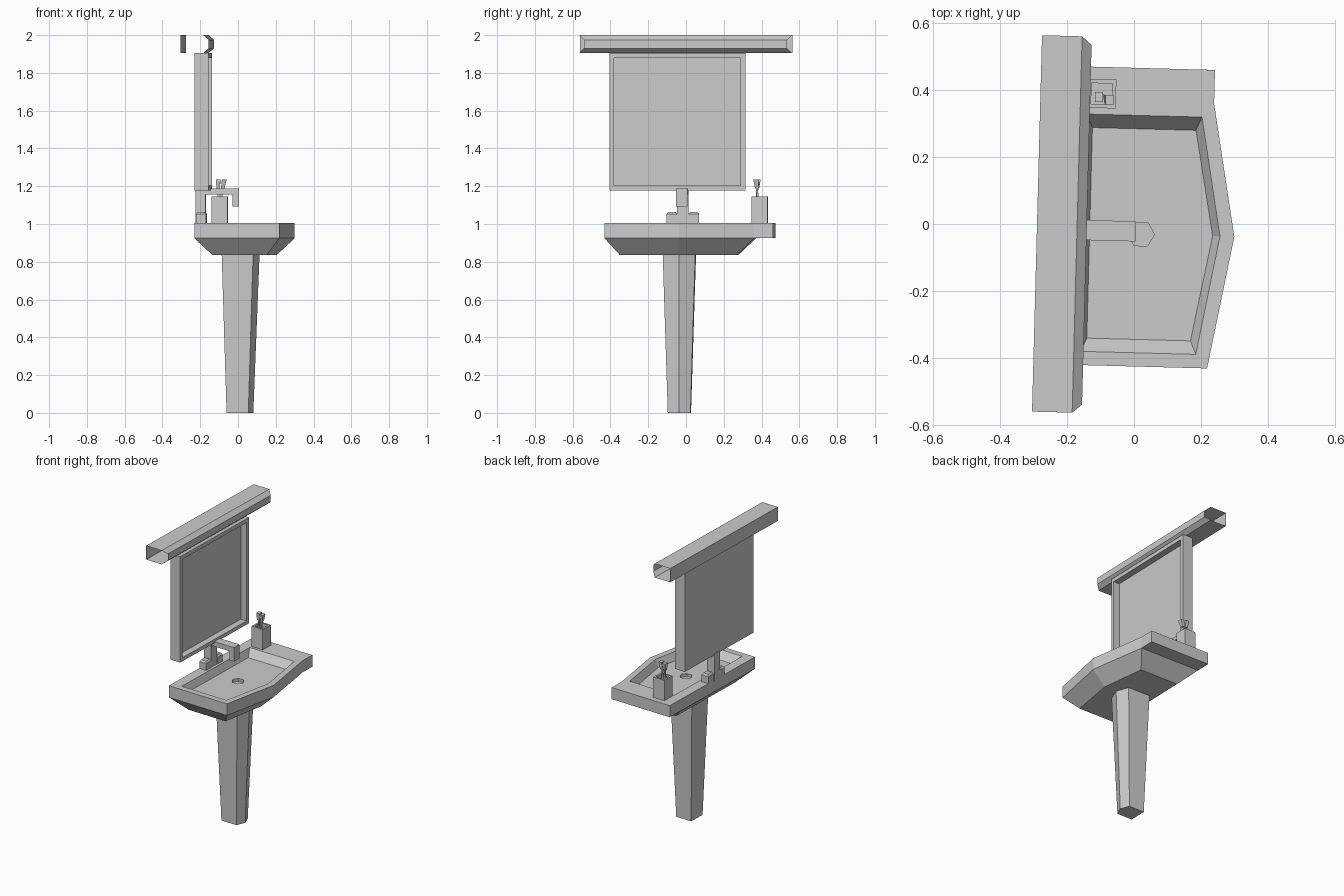
import bpy, bmesh, math
from mathutils import Matrix, Vector

if "Cube" in bpy.data.objects:
    bpy.data.objects.remove(bpy.data.objects["Cube"])

# whole set is turned slightly about z
TURN = Matrix.Rotation(math.radians(-1.52), 4, 'Z')
CY = -0.03  # symmetry line of the basin


def loft(name, rings, caps=True):
    bm = bmesh.new()
    vs = [[bm.verts.new(TURN @ Vector(p)) for p in r] for r in rings]
    n = len(rings[0])
    for a, b in zip(vs, vs[1:]):
        for i in range(n):
            j = (i + 1) % n
            bm.faces.new((a[i], a[j], b[j], b[i]))
    if caps:
        bm.faces.new(vs[0][::-1])
        bm.faces.new(vs[-1])
    bmesh.ops.recalc_face_normals(bm, faces=bm.faces)
    me = bpy.data.meshes.new(name)
    bm.to_mesh(me)
    bm.free()
    ob = bpy.data.objects.new(name, me)
    bpy.context.collection.objects.link(ob)
    return ob


def rect(x0, x1, y0, y1, z):
    return [(x0, y0, z), (x1, y0, z), (x1, y1, z), (x0, y1, z)]


def rect_x(x, y0, y1, z0, z1):
    return [(x, y0, z0), (x, y1, z0), (x, y1, z1), (x, y0, z1)]


def box(name, x0, x1, y0, y1, z0, z1):
    return loft(name, [rect(x0, x1, y0, y1, z0), rect(x0, x1, y0, y1, z1)])


def penta(back, front, apex, half, z, cy=CY):
    return [(back, cy - half, z), (front, cy - half, z), (apex, cy, z),
            (front, cy + half, z), (back, cy + half, z)]


# basin: underside, rim, bowl
basin = loft("basin", [
    penta(-0.126, 0.16, 0.205, 0.309, 0.835, -0.036),
    penta(-0.22, 0.23, 0.301, 0.396, 0.925),
    penta(-0.22, 0.23, 0.301, 0.396, 1.005),
    penta(-0.15, 0.195, 0.258, 0.355, 1.005),
    penta(-0.132, 0.178, 0.236, 0.315, 0.955)])

# drain hole
hexa = [(0.022 + 0.04 * math.cos(k * math.pi / 3),
         CY + 0.04 * math.sin(k * math.pi / 3)) for k in range(6)]
cutter = loft("drain_cutter", [[(x, y, z) for x, y in hexa] for z in (0.935, 0.99)])
cutter.hide_render = True
mod = basin.modifiers.new("drain", 'BOOLEAN')
mod.operation = 'DIFFERENCE'
mod.object = cutter
bpy.context.view_layer.objects.active = basin
bpy.ops.object.modifier_apply(modifier=mod.name)
bpy.data.objects.remove(cutter)

# side shelf and pedestal
box("side_shelf", -0.22, 0.23, 0.366, 0.467, 0.925, 1.005)
loft("pedestal", [penta(-0.058, 0.057, 0.082, 0.06, 0.0, -0.035),
                  penta(-0.083, 0.083, 0.115, 0.086, 0.836, -0.035)])

# mirror with recessed glass
loft("mirror", [rect_x(-0.22, -0.41, 0.31, 1.178, 1.905),
                rect_x(-0.145, -0.41, 0.31, 1.178, 1.905),
                rect_x(-0.145, -0.386, 0.286, 1.203, 1.878),
                rect_x(-0.19, -0.386, 0.286, 1.203, 1.878)])

# lamp: open-ended shade with bevelled front
section = [(-0.29, 1.905, 0), (-0.29, 2.0, 0), (-0.17, 2.0, 0),
           (-0.141, 1.975, 0.025), (-0.141, 1.93, 0.025), (-0.17, 1.905, 0)]
loft("lamp_shade", [[(x, -0.569 + d, z) for x, z, d in section],
                    [(x, 0.557 - d, z) for x, z, d in section]], caps=False)

# tap: L-shaped spout with downturned tip, post and two knobs
tap = [(-0.225, 1.0), (-0.17, 1.0), (-0.17, 1.155), (-0.028, 1.155),
       (-0.028, 1.092), (0.006, 1.092), (0.006, 1.188), (-0.225, 1.188)]
loft("tap_spout", [[(x, y, z) for x, z in tap] for y in (-0.052, 0.008)])
for side, name in ((-1, "left_knob"), (1, "right_knob")):
    c = -0.022 + side * 0.058
    loft(name, [rect(-0.22, -0.166, c - 0.028, c + 0.028, 1.0),
                rect(-0.22, -0.166, c - 0.028, c + 0.028, 1.052),
                rect(-0.211, -0.175, c - 0.019, c + 0.019, 1.064)])

# tumbler
CX, CYY = -0.107, 0.387


def sq(h, z):
    return rect(CX - h, CX + h, CYY - h, CYY + h, z)


loft("tumbler", [sq(0.043, 1.0), sq(0.043, 1.145), sq(0.031, 1.145), sq(0.031, 1.02)])

# toothbrushes: leaning handle and a wider head
for k, (bx, by, tx, ty) in enumerate(((-0.006, -0.01, -0.008, 0.0),
                                      (-0.012, 0.01, 0.024, -0.008))):
    def at(t, wx, wy):
        x = CX + bx + (tx - bx) * t
        y = CYY - 0.01 + by + (ty - by) * t
        return rect(x - wx, x + wx, y - wy, y + wy, 1.02 + 0.215 * t)
    loft(f"brush_handle_{k}", [at(0, 0.006, 0.005), at(0.8, 0.005, 0.005)])
    loft(f"brush_head_{k}", [at(0.78, 0.009, 0.009), at(1.0, 0.012, 0.015)])
